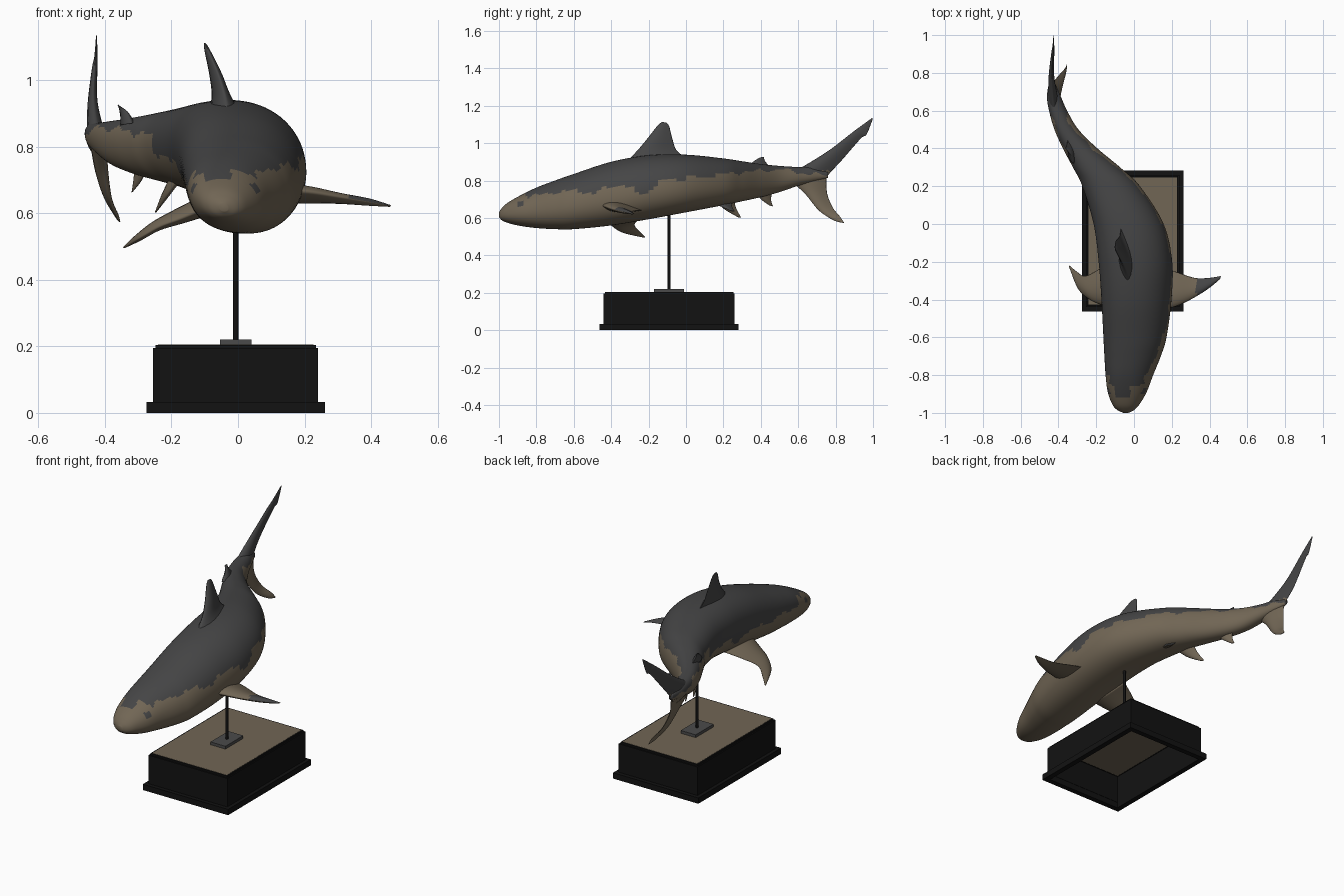
import bpy, bmesh, math
from mathutils import Vector


def material(name, rgb):
    m = bpy.data.materials.new(name)
    m.diffuse_color = (*rgb, 1)
    return m


GREY = material("dark grey skin", (0.06, 0.06, 0.061))
TAN = material("tan belly", (0.165, 0.132, 0.09))
BLACK = material("black base", (0.006, 0.006, 0.006))
STEEL = material("steel grey", (0.07, 0.07, 0.07))


def finish(name, bm, mats, smooth=False, rule=None):
    bmesh.ops.remove_doubles(bm, verts=bm.verts, dist=1e-5)
    bmesh.ops.recalc_face_normals(bm, faces=bm.faces)
    for f in bm.faces:
        f.smooth = smooth
        if rule:
            f.material_index = rule(f.calc_center_median(), f.normal)
    me = bpy.data.meshes.new(name)
    bm.to_mesh(me)
    bm.free()
    for m in mats:
        me.materials.append(m)
    ob = bpy.data.objects.new(name, me)
    bpy.context.collection.objects.link(ob)
    return ob


def smooth_rows(rows, steps):
    """Catmull-Rom interpolation of every column."""
    out = []
    for i in range(len(rows) - 1):
        p0, p1 = rows[max(i - 1, 0)], rows[i]
        p2, p3 = rows[i + 1], rows[min(i + 2, len(rows) - 1)]
        for s in range(steps):
            t = s / steps
            out.append([0.5 * (2 * b + (c - a) * t + (2 * a - 5 * b + 4 * c - d) * t * t
                               + (3 * b - a - 3 * c + d) * t ** 3)
                        for a, b, c, d in zip(p0, p1, p2, p3)])
    out.append(list(rows[-1]))
    return out


def loft(name, rings, mats, rule=None):
    bm = bmesh.new()
    vs = [[bm.verts.new(p) for p in ring] for ring in rings]
    n = len(vs[0])
    for a, b in zip(vs, vs[1:]):
        for i in range(n):
            bm.faces.new((a[i], a[(i + 1) % n], b[(i + 1) % n], b[i]))
    bm.faces.new(vs[0])
    bm.faces.new(vs[-1])
    return finish(name, bm, mats, True, rule)


def lerp_table(table, y):
    for (a, va), (b, vb) in zip(table, table[1:]):
        if y <= b:
            return va + (vb - va) * max(0, (y - a) / (b - a))
    return table[-1][1]


# ---- body: y, left x, right x, bottom z, top z
BODY = [
    (-1.0, -0.055, -0.03, 0.605, 0.63), (-0.985, -0.088, 0.0, 0.588, 0.652),
    (-0.955, -0.114, 0.028, 0.574, 0.68), (-0.89, -0.138, 0.066, 0.558, 0.718),
    (-0.8, -0.149, 0.10, 0.546, 0.762), (-0.7, -0.155, 0.14, 0.54, 0.80),
    (-0.6, -0.16, 0.17, 0.54, 0.835), (-0.4, -0.17, 0.196, 0.56, 0.90),
    (-0.2, -0.185, 0.20, 0.593, 0.935), (0.0, -0.212, 0.155, 0.63, 0.938),
    (0.2, -0.272, 0.03, 0.668, 0.918), (0.3, -0.322, -0.075, 0.689, 0.903),
    (0.4, -0.375, -0.195, 0.711, 0.888), (0.5, -0.42, -0.295, 0.738, 0.878),
    (0.6, -0.449, -0.355, 0.772, 0.872), (0.68, -0.46, -0.39, 0.792, 0.87),
    (0.76, -0.447, -0.425, 0.815, 0.85)]
# height of the grey / tan border along the body
BORDER = [(-1, 0.80), (-0.88, 0.76), (-0.84, 0.71), (-0.72, 0.735), (-0.6, 0.745), (-0.5, 0.73),
          (-0.35, 0.78), (-0.22, 0.725), (-0.13, 0.80), (0.1, 0.82), (0.3, 0.845),
          (0.5, 0.86), (0.7, 0.83)]


def body_rule(c, n):
    line = lerp_table(BORDER, c.y) + 0.008 * math.sin(38 * c.y) + 0.005 * math.sin(83 * c.y)
    if n.x < 0 and -0.8 < c.y < 0.15:
        line -= 0.045                       # grey reaches lower on the left flank
    patch = -0.1 < c.x < -0.02 and -0.92 < c.y < -0.78 and n.z > 0.3
    eye = abs(c.y + 0.885) < 0.014 and abs(c.z - 0.675) < 0.013
    return 0 if c.z > line or patch or eye else 1


rings = []
for y, l, r, zb, zt in smooth_rows(BODY, 8):
    ring = []
    for k in range(72):
        a = 2 * math.pi * k / 72
        sx = math.copysign(abs(math.cos(a)) ** 0.9, math.cos(a))
        sz = math.copysign(abs(math.sin(a)) ** 0.95, math.sin(a))
        dz = (zt - zb) / 2 * sz
        ring.append(((l + r) / 2 + (r - l) / 2 * sx - 0.15 * dz, y, (zt + zb) / 2 + dz))
    rings.append(ring)
loft("shark_body", rings, [GREY, TAN], body_rule)


# ---- fins: stations of leading edge xyz, trailing edge xyz, thickness
def fin(name, stations, normal, rule):
    nrm = Vector(normal).normalized()
    rings = []
    for s in smooth_rows(stations, 6):
        le, te, th = Vector(s[:3]), Vector(s[3:6]), max(s[6], 0.002)
        ring = []
        for k in range(20):
            a = 2 * math.pi * k / 20
            t = (1 - math.cos(a)) / 2
            h = math.sin(math.pi * t ** 0.7) * th / 2
            ring.append(le.lerp(te, t) + nrm * math.copysign(h, math.sin(a)))
        rings.append(ring)
    return loft(name, rings, [GREY, TAN], rule)


def grey(c, n):
    return 0


def tan(c, n):
    return 1


fin("dorsal_fin", [
    (-0.03, -0.33, 0.89, -0.065, 0.04, 0.90, 0.10),
    (-0.04, -0.265, 0.955, -0.072, -0.045, 0.955, 0.052),
    (-0.06, -0.21, 1.02, -0.082, -0.072, 1.02, 0.034),
    (-0.09, -0.155, 1.09, -0.097, -0.09, 1.09, 0.016),
    (-0.10, -0.13, 1.112, -0.10, -0.105, 1.11, 0.004)], (1, 0.12, 0.25), grey)
fin("second_dorsal_fin", [
    (-0.32, 0.32, 0.87, -0.35, 0.46, 0.865, 0.04),
    (-0.335, 0.365, 0.905, -0.355, 0.425, 0.90, 0.018),
    (-0.36, 0.395, 0.923, -0.36, 0.415, 0.927, 0.004)], (1, 0.3, 0.2), grey)
fin("tail_upper_lobe", [
    (-0.42, 0.58, 0.85, -0.43, 0.72, 0.77, 0.06),
    (-0.43, 0.66, 0.895, -0.435, 0.765, 0.835, 0.045),
    (-0.435, 0.77, 0.965, -0.44, 0.83, 0.905, 0.028),
    (-0.43, 0.88, 1.05, -0.43, 0.935, 1.025, 0.016),
    (-0.427, 0.92, 1.08, -0.427, 0.965, 1.045, 0.01),
    (-0.425, 0.994, 1.134, -0.425, 0.999, 1.13, 0.003)], (1, 0.05, 0.05),
    lambda c, n: 0 if c.z > 0.85 else 1)
fin("tail_lower_lobe", [
    (-0.41, 0.57, 0.79, -0.43, 0.75, 0.82, 0.05),
    (-0.40, 0.64, 0.725, -0.425, 0.755, 0.73, 0.036),
    (-0.385, 0.71, 0.64, -0.40, 0.785, 0.655, 0.022),
    (-0.365, 0.79, 0.587, -0.365, 0.825, 0.605, 0.012),
    (-0.355, 0.843, 0.573, -0.355, 0.845, 0.575, 0.003)], (1, 0.15, 0.2), tan)
fin("right_pectoral_fin", [
    (0.12, -0.46, 0.67, 0.12, -0.22, 0.64, 0.065),
    (0.21, -0.44, 0.665, 0.215, -0.25, 0.64, 0.05),
    (0.30, -0.40, 0.65, 0.32, -0.285, 0.635, 0.032),
    (0.39, -0.345, 0.635, 0.40, -0.285, 0.63, 0.022),
    (0.455, -0.292, 0.622, 0.46, -0.275, 0.622, 0.006)], (0.15, 0.1, 1),
    lambda c, n: 0 if c.x > 0.33 and n.z > 0 else 1)
fin("left_pectoral_fin", [
    (-0.09, -0.46, 0.62, -0.10, -0.20, 0.63, 0.065),
    (-0.17, -0.43, 0.585, -0.185, -0.24, 0.60, 0.048),
    (-0.235, -0.40, 0.56, -0.26, -0.275, 0.565, 0.032),
    (-0.295, -0.345, 0.525, -0.305, -0.25, 0.53, 0.022),
    (-0.34, -0.235, 0.498, -0.345, -0.217, 0.497, 0.006)], (-0.55, 0, 0.82), tan)
fin("left_pelvic_fin", [
    (-0.18, 0.15, 0.70, -0.20, 0.26, 0.71, 0.03),
    (-0.215, 0.20, 0.65, -0.225, 0.265, 0.66, 0.02),
    (-0.245, 0.275, 0.605, -0.25, 0.295, 0.602, 0.004)], (-1, -0.2, 0.6), tan)
fin("right_pelvic_fin", [
    (-0.08, 0.13, 0.69, -0.11, 0.24, 0.70, 0.03),
    (-0.055, 0.18, 0.665, -0.08, 0.245, 0.665, 0.02),
    (-0.03, 0.24, 0.637, -0.04, 0.26, 0.635, 0.004)], (1, 0.4, 0.8),
    lambda c, n: 0 if n.z > 0 else 1)
fin("anal_fin", [
    (-0.275, 0.37, 0.73, -0.31, 0.46, 0.74, 0.025),
    (-0.295, 0.41, 0.692, -0.315, 0.455, 0.695, 0.015),
    (-0.315, 0.445, 0.667, -0.32, 0.465, 0.662, 0.004)], (1, 0.4, 0.1), tan)


# ---- display stand, centred on (CX, CY)
CX, CY = -0.007, -0.09


def box(name, hx, hy, z0, z1, mat, wall=None):
    """Solid block, or an open rectangular frame when wall is given."""
    bm = bmesh.new()

    def loop(inset, z):
        return [bm.verts.new((CX + sx * (hx - inset), CY + sy * (hy - inset), z))
                for sx, sy in ((-1, -1), (1, -1), (1, 1), (-1, 1))]

    loops = [loop(0, z0), loop(0, z1)]
    if wall:
        loops += [loop(wall, z1), loop(wall, z0), loops[0]]
    else:
        bm.faces.new(loops[0])
        bm.faces.new(loops[1])
    for a, b in zip(loops, loops[1:]):
        for i in range(4):
            bm.faces.new((a[i], a[(i + 1) % 4], b[(i + 1) % 4], b[i]))
    return finish(name, bm, [mat])


box("base_plinth", 0.268, 0.372, 0, 0.033, BLACK, 0.03)
box("base_walls", 0.248, 0.35, 0.033, 0.195, BLACK, 0.01)
box("base_lip", 0.241, 0.343, 0.193, 0.204, BLACK, 0.008)
box("base_top_panel", 0.234, 0.336, 0.194, 0.205, TAN)
box("rod_foot", 0.047, 0.08, 0.205, 0.221, STEEL)

# support rod
bm = bmesh.new()
bmesh.ops.create_cone(bm, cap_ends=True, segments=16, radius1=0.008, radius2=0.008, depth=0.45)
bmesh.ops.translate(bm, verts=bm.verts, vec=(CX, CY, 0.44))
finish("support_rod", bm, [BLACK])
